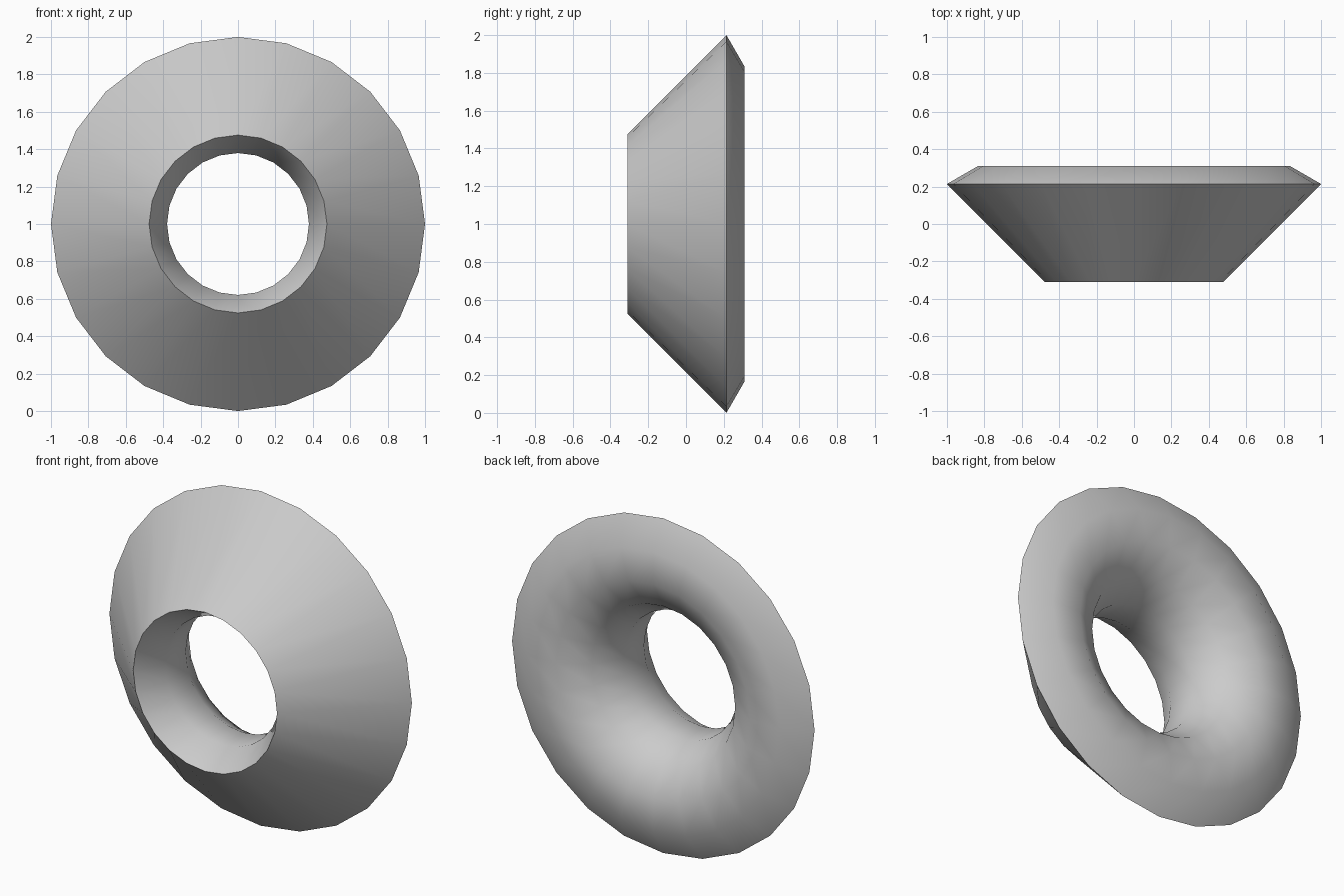
import bpy, bmesh, math
from math import sin, cos, pi

cube = bpy.data.objects.get("Cube")
if cube:
    bpy.data.objects.remove(cube, do_unlink=True)

SEGMENTS = 24      # around the ring
EDGE = 0.192       # side length of the twelve-sided tube

# Plain grey material
grey = bpy.data.materials.new("plain grey")
grey.use_nodes = True
color = (0.6, 0.6, 0.6, 1)
grey.diffuse_color = color
grey.node_tree.nodes["Principled BSDF"].inputs["Base Color"].default_value = color

# Tube profile (radius, depth): rounded back and throat, closed by a straight cone in front
profile = [(1.0, 0.31 - EDGE / 2)]
for step in range(6):
    angle = math.radians(150 + 30 * step)
    r, y = profile[-1]
    profile.append((r + EDGE * cos(angle), y + EDGE * sin(angle)))

# Sweep the profile around the y axis
bm = bmesh.new()
rings = []
for i in range(SEGMENTS):
    a = 2 * pi * i / SEGMENTS
    rings.append([bm.verts.new((r * sin(a), y, 1 + r * cos(a))) for r, y in profile])
count = len(profile)
for i in range(SEGMENTS):
    here, there = rings[i], rings[(i + 1) % SEGMENTS]
    for j in range(count):
        k = (j + 1) % count
        bm.faces.new((here[j], here[k], there[k], there[j]))
bmesh.ops.recalc_face_normals(bm, faces=bm.faces)

mesh = bpy.data.meshes.new("flared_ring")
bm.to_mesh(mesh)
bm.free()
mesh.materials.append(grey)
ring = bpy.data.objects.new("flared_ring", mesh)
bpy.context.collection.objects.link(ring)

# Smooth surfaces with crisp front and outer rims
bpy.ops.object.select_all(action='DESELECT')
ring.select_set(True)
bpy.context.view_layer.objects.active = ring
bpy.ops.object.shade_smooth_by_angle(angle=math.radians(40))
